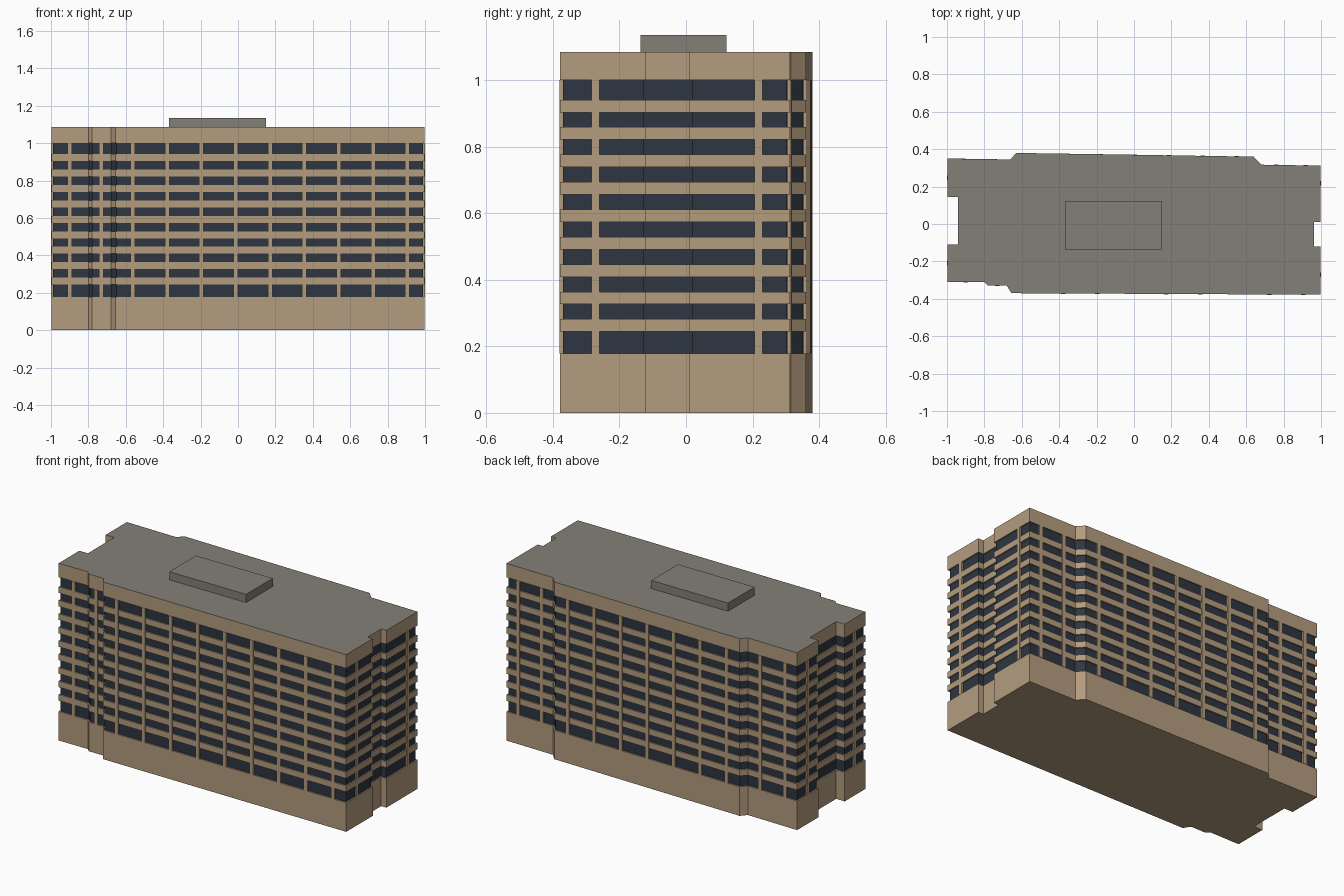
import bpy, bmesh
from mathutils import Vector

if "Cube" in bpy.data.objects:
    bpy.data.objects.remove(bpy.data.objects["Cube"])


def material(name, rgb):
    m = bpy.data.materials.new(name)
    m.diffuse_color = (*rgb, 1)
    m.use_nodes = True
    m.node_tree.nodes["Principled BSDF"].inputs["Base Color"].default_value = m.diffuse_color
    return m


TAN = material("tan_concrete", (0.456, 0.332, 0.209))
GLASS = material("dark_glass", (0.027, 0.037, 0.054))
GREY = material("grey_roof", (0.227, 0.216, 0.188))

# Footprint, counter-clockwise from the front left corner
E = 0.998
PLAN = [Vector(p) for p in (
    (-E, -.31), (-.80, -.31), (-.78, -.33), (-.68, -.33), (-.655, -.37), (E, -.378),
    (E, -.12), (.963, -.12), (.963, .01), (E, .01), (E, .312), (.68, .317),
    (.64, .36), (-.63, .38), (-.66, .345), (-E, .35), (-E, .145), (-.94, .145),
    (-.94, -.11), (-E, -.11))]
N = len(PLAN)
INSET = 0.008
TOP = 1.085
FLOORS = 10
SILL, HEAD, PITCH = 0.178, 1.0, 0.0824


def outward(i):
    d = (PLAN[(i + 1) % N] - PLAN[i]).normalized()
    return Vector((d.y, -d.x))


def inset_plan(depth):
    pts = []
    for i in range(N):
        a, b = outward(i - 1 if i else N - 1), outward(i)
        pts.append(PLAN[i] - (a + b) * depth / (1 + a.dot(b)))
    return pts


def finish(name, bm, mats):
    bmesh.ops.recalc_face_normals(bm, faces=bm.faces)
    me = bpy.data.meshes.new(name)
    bm.to_mesh(me)
    bm.free()
    for m in mats:
        me.materials.append(m)
    ob = bpy.data.objects.new(name, me)
    bpy.context.collection.objects.link(ob)
    return ob


# Tower shell: stacked rings that step in for each strip of windows
inner = inset_plan(INSET)
rings = [(PLAN, 0, False)]
for k in range(FLOORS):
    low = SILL if k == 0 else 0.199 + PITCH * k
    high = HEAD if k == FLOORS - 1 else 0.244 + PITCH * k
    rings += [(PLAN, low, False), (inner, low, True), (inner, high, True), (PLAN, high, False)]
rings.append((PLAN, TOP, False))

bm = bmesh.new()
loops = [[bm.verts.new((p.x, p.y, z)) for p in pts] for pts, z, _ in rings]
for r in range(len(rings) - 1):
    is_glass = rings[r][2] and rings[r + 1][2]
    for i in range(N):
        j = (i + 1) % N
        f = bm.faces.new((loops[r][i], loops[r][j], loops[r + 1][j], loops[r + 1][i]))
        f.material_index = 1 if is_glass else 0
bm.faces.new(loops[0][::-1])
bm.faces.new(loops[-1]).material_index = 2
finish("tower_body", bm, (TAN, GLASS, GREY))


# Vertical piers dividing the window strips, spaced along each wall
def even(n):
    return [(i + 0.5) / n for i in range(n)]


PIERS = {0: even(1), 2: even(1), 4: even(9), 5: [.41], 9: [.69], 10: even(2),
         12: even(7), 14: even(2), 15: even(1), 19: even(1)}
HALF, PROUD = 0.012, 0.002

bm = bmesh.new()
for i, fractions in PIERS.items():
    a, b = PLAN[i], PLAN[(i + 1) % N]
    d, n = (b - a).normalized(), outward(i)
    for t in fractions:
        c = a.lerp(b, t)
        base = [c + d * s * HALF + n * o for s, o in
                ((-1, PROUD), (1, PROUD), (1, -2 * INSET), (-1, -2 * INSET))]
        lo = [bm.verts.new((p.x, p.y, SILL)) for p in base]
        hi = [bm.verts.new((p.x, p.y, HEAD)) for p in base]
        bm.faces.new(lo[::-1])
        bm.faces.new(hi)
        for k in range(4):
            m = (k + 1) % 4
            bm.faces.new((lo[k], lo[m], hi[m], hi[k]))
finish("window_piers", bm, (TAN,))

# Rooftop plant room
bm = bmesh.new()
bmesh.ops.create_cube(bm, size=1)
bmesh.ops.scale(bm, vec=(0.52, 0.258, 0.05), verts=bm.verts)
bmesh.ops.translate(bm, vec=(-0.11, -0.007, TOP + 0.025), verts=bm.verts)
finish("rooftop_plant_room", bm, (GREY,))
